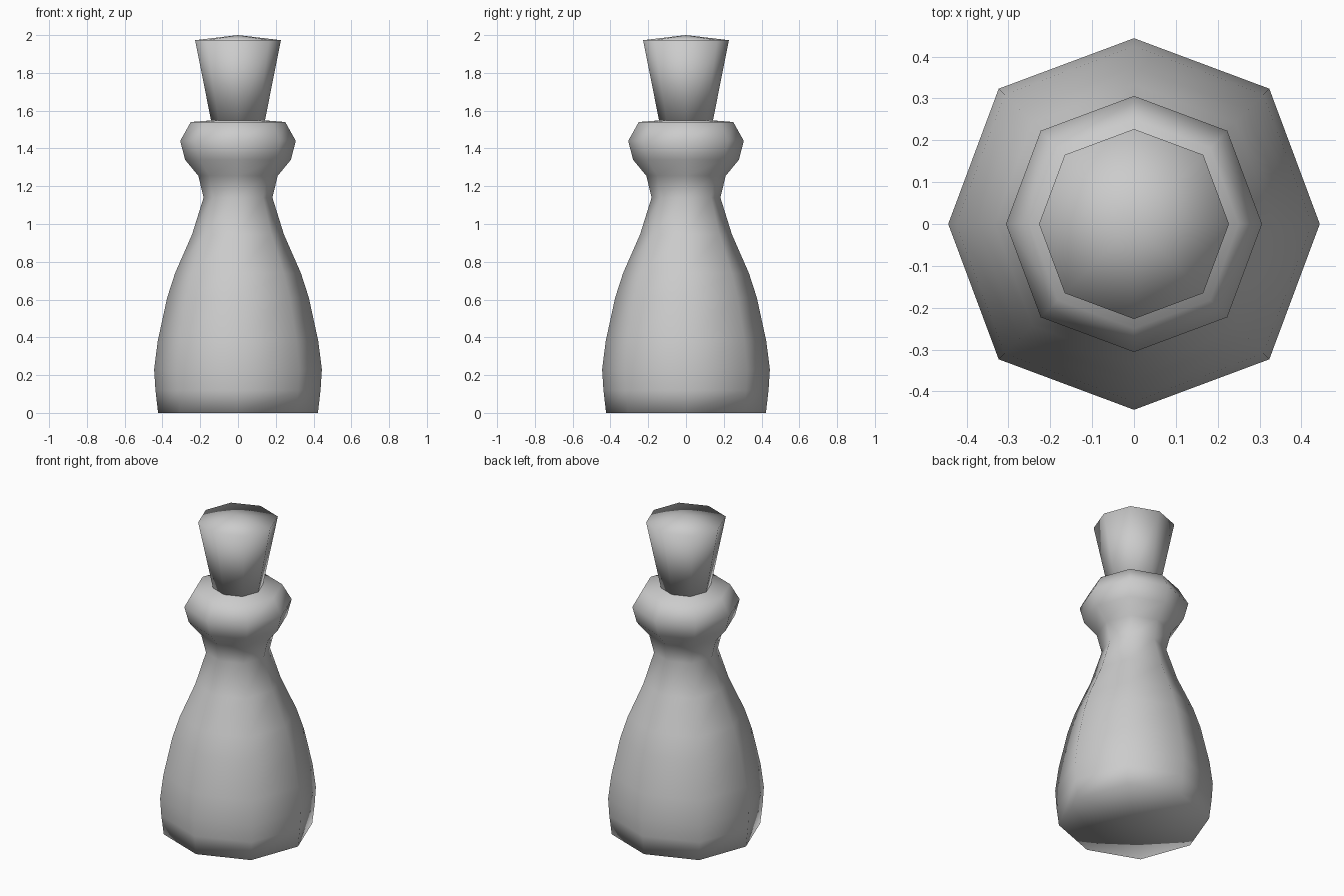
import bpy, bmesh
from math import cos, sin, pi

if "Cube" in bpy.data.objects:
    bpy.data.objects.remove(bpy.data.objects["Cube"])

SIDES = 8


def lathe(name, profile):
    """Eight-sided turned solid; a radius of 0 makes a pole."""
    bm = bmesh.new()
    rings = []
    for r, z in profile:
        if r == 0:
            rings.append([bm.verts.new((0, 0, z))] * SIDES)
            continue
        ring = []
        for i in range(SIDES):
            a = 2 * pi * i / SIDES
            k = r * (1.03 if i % 2 else 1.0)  # diagonals sit slightly further out
            ring.append(bm.verts.new((k * cos(a), k * sin(a), z)))
        rings.append(ring)
    for lo, hi in zip(rings, rings[1:]):
        for i in range(SIDES):
            j = (i + 1) % SIDES
            quad = [lo[i], lo[j], hi[j], hi[i]]
            bm.faces.new(list(dict.fromkeys(quad)))
    bmesh.ops.recalc_face_normals(bm, faces=bm.faces)
    for f in bm.faces:
        f.smooth = True
    mesh = bpy.data.meshes.new(name)
    bm.to_mesh(mesh)
    bm.free()
    obj = bpy.data.objects.new(name, mesh)
    bpy.context.collection.objects.link(obj)
    return obj


# Bottle: rounded body, narrow neck and bulging lip
lathe("bottle", [
    (0, 0.0), (0.423, 0.0), (0.437, 0.12), (0.444, 0.23), (0.425, 0.38),
    (0.375, 0.61), (0.333, 0.74), (0.243, 0.945), (0.182, 1.14),
    (0.21, 1.255), (0.28, 1.34), (0.306, 1.44), (0.25, 1.54), (0, 1.56),
])

# Flared stopper with a shallow domed top
lathe("stopper", [(0, 1.545), (0.142, 1.545), (0.227, 1.973), (0, 2.0)])
